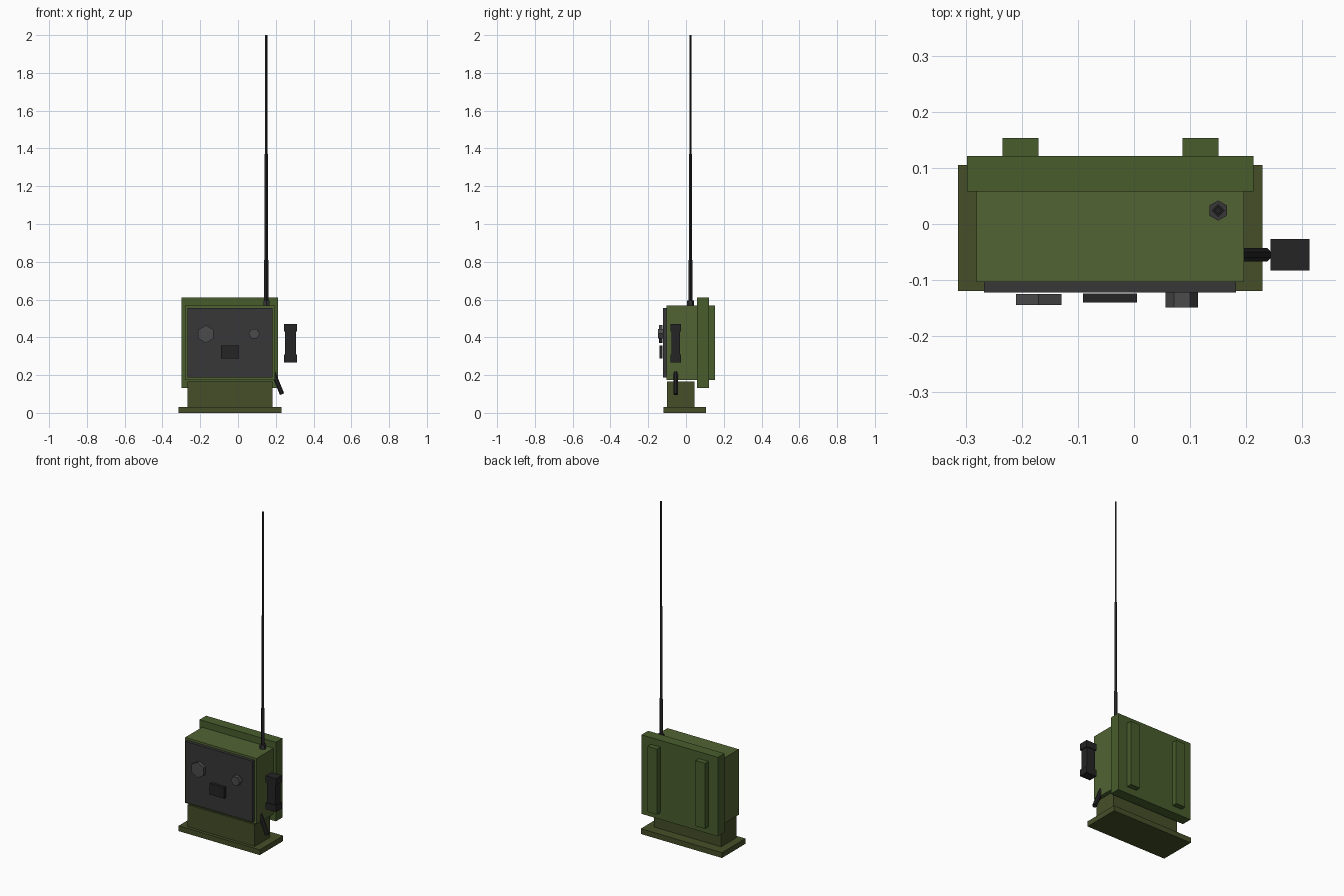
import bpy, math
from mathutils import Vector

if "Cube" in bpy.data.objects:
    bpy.data.objects.remove(bpy.data.objects["Cube"])


def material(name, r, g, b):
    m = bpy.data.materials.new(name)
    m.diffuse_color = (r, g, b, 1)
    m.use_nodes = True
    m.node_tree.nodes["Principled BSDF"].inputs["Base Color"].default_value = m.diffuse_color
    return m


OLIVE = material("olive_case", 0.085, 0.125, 0.034)
FRAME = material("olive_frame", 0.065, 0.11, 0.026)
DARK_OLIVE = material("dark_olive", 0.06, 0.078, 0.022)
PANEL = material("panel_grey", 0.038, 0.038, 0.038)
KNOB = material("knob_grey", 0.07, 0.07, 0.07)
BLACK = material("black_rubber", 0.018, 0.018, 0.018)


def box(name, x, y, z, mat):
    """Box from (min, max) ranges on each axis."""
    mid = [(a + b) / 2 for a, b in (x, y, z)]
    bpy.ops.mesh.primitive_cube_add(size=1, location=mid)
    o = bpy.context.object
    o.name = name
    o.scale = [b - a for a, b in (x, y, z)]
    bpy.ops.object.transform_apply(location=False, rotation=False, scale=True)
    o.data.materials.append(mat)
    return o


def rod(name, start, end, radius, sides, mat, spin=0.0):
    """Flat-sided cylinder between two points; spin turns it about its own axis."""
    a, b = Vector(start), Vector(end)
    d = b - a
    bpy.ops.mesh.primitive_cylinder_add(vertices=sides, radius=radius, depth=d.length)
    o = bpy.context.object
    o.name = name
    for v in o.data.vertices:
        x, y = v.co.x, v.co.y
        v.co.x = x * math.cos(spin) - y * math.sin(spin)
        v.co.y = x * math.sin(spin) + y * math.cos(spin)
    o.location = (a + b) / 2
    # Tilt in one plane only, so the sides keep a known orientation
    if abs(d.y) > 1e-6:
        o.rotation_euler = (math.radians(90), 0, 0)
    else:
        o.rotation_euler = (0, math.atan2(d.x, d.z), 0)
    o.data.materials.append(mat)
    return o


# Radio case, back frame and carrying pads
box("radio_case", (-0.281, 0.196), (-0.103, 0.06), (0.173, 0.569), OLIVE)
box("back_frame", (-0.298, 0.213), (0.058, 0.121), (0.132, 0.61), FRAME)
for side, x in (("left", -0.2025), ("right", 0.1185)):
    box(f"back_pad_{side}", (x - 0.032, x + 0.032), (0.119, 0.153), (0.173, 0.569), FRAME)

# Battery box and foot plate
box("battery_box", (-0.267, 0.182), (-0.1, 0.045), (0.03, 0.165), DARK_OLIVE)
box("foot_plate", (-0.314, 0.229), (-0.119, 0.105), (0, 0.032), DARK_OLIVE)

# Control panel with two knobs and a display
box("control_panel", (-0.267, 0.182), (-0.122, -0.102), (0.188, 0.556), PANEL)
rod("tuning_knob", (-0.17, -0.125, 0.417), (-0.17, -0.144, 0.417), 0.047, 6, KNOB)
rod("volume_knob", (0.0855, -0.121, 0.419), (0.0855, -0.149, 0.419), 0.029, 6, KNOB, math.pi / 6)
box("display", (-0.091, 0.005), (-0.14, -0.124), (0.289, 0.356), BLACK)

# Stepped whip antenna
AX, AY = 0.15, 0.024
rod("antenna_socket", (AX, AY, 0.565), (AX, AY, 0.595), 0.018, 6, PANEL)
for i, (z0, z1, r) in enumerate([(0.59, 0.81, 0.0115), (0.8, 1.37, 0.0085), (1.36, 2.0, 0.006)]):
    rod(f"antenna_section_{i + 1}", (AX, AY, z0), (AX, AY, z1), r, 4, BLACK)

# Handset hanging at the side, with cord stub
box("handset_grip", (0.248, 0.307), (-0.078, -0.032), (0.3, 0.44), BLACK)
for end, z in (("top", 0.45), ("bottom", 0.288)):
    box(f"handset_{end}", (0.243, 0.313), (-0.083, -0.027), (z - 0.02, z + 0.02), BLACK)
rod("handset_cord", (0.176, -0.055, 0.24), (0.233, -0.055, 0.099), 0.013, 8, BLACK, math.pi / 8)
